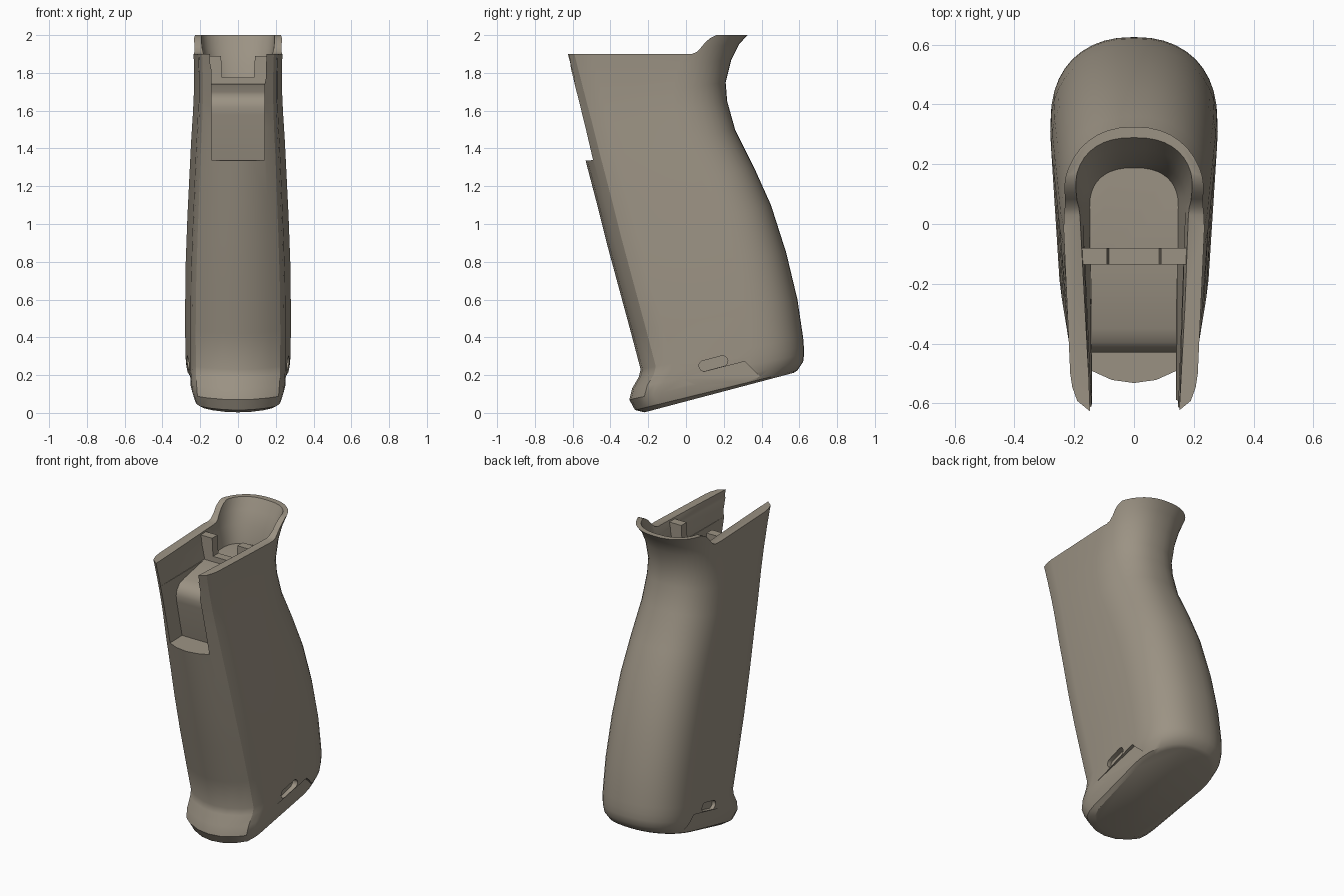
import bpy, bmesh, math
from mathutils import Vector

cube = bpy.data.objects.get("Cube")
if cube:
    bpy.data.objects.remove(cube, do_unlink=True)

mat = bpy.data.materials.new("warm_grey_polymer")
mat.use_nodes = True
COLOR = (0.33, 0.29, 0.23, 1)
mat.diffuse_color = COLOR
bsdf = mat.node_tree.nodes["Principled BSDF"]
bsdf.inputs["Base Color"].default_value = COLOR
bsdf.inputs["Roughness"].default_value = 0.6


def loft(name, rings):
    """Skin a stack of equal closed rings and cap both ends."""
    bm = bmesh.new()
    loops = [[bm.verts.new(p) for p in ring] for ring in rings]
    n = len(loops[0])
    for a, b in zip(loops, loops[1:]):
        for i in range(n):
            j = (i + 1) % n
            bm.faces.new((a[i], a[j], b[j], b[i]))
    bm.faces.new(loops[0])
    bm.faces.new(loops[-1])
    bmesh.ops.recalc_face_normals(bm, faces=bm.faces)
    mesh = bpy.data.meshes.new(name)
    bm.to_mesh(mesh)
    bm.free()
    mesh.materials.append(mat)
    obj = bpy.data.objects.new(name, mesh)
    bpy.context.collection.objects.link(obj)
    return obj


def prism(name, yz, x0, x1):
    """Extrude a side profile across x."""
    return loft(name, [[(x, y, z) for y, z in yz] for x in (x0, x1)])


def mirrored(half):
    """Close a half outline; first and last points lie on x = 0."""
    return half + [(-x, y, z) for x, y, z in reversed(half[1:-1])]


def arc(w, depth, y_end, power, steps=10):
    """Rounded back of an outline, from the side to the centre line."""
    pts = []
    for i in range(steps + 1):
        a = math.pi / 2 * i / steps
        x = w * max(math.cos(a), 0) ** (2 / power) if i < steps else 0
        pts.append((x, y_end - depth + depth * math.sin(a) ** (2 / power)))
    return pts


def grip_ring(yf, zf, yb, zb, w):
    front = [(0, 0), (.3, .01), (.6, .042), (.8, .08), (.87, .125), (.9, .17)]
    half = [(x * w, yf + d) for x, d in front] + arc(w, .28, yb, 2.3)
    slope = (zb - zf) / (yb - yf)
    return mirrored([(x, y, zf + slope * (y - yf)) for x, y in half])


def cut(target, cutter):
    mod = target.modifiers.new("cut", "BOOLEAN")
    mod.object = cutter
    mod.operation = "DIFFERENCE"
    mod.solver = "EXACT"
    bpy.context.view_layer.objects.active = target
    bpy.ops.object.modifier_apply(modifier=mod.name)
    bpy.data.objects.remove(cutter, do_unlink=True)


# Grip body: front y, front z, back y, back z, half width
grip = loft("grip_body", [grip_ring(*s) for s in (
    (-.22, .003, .57, .212, .225),
    (-.27, .015, .59, .225, .25),
    (-.30, .07, .62, .27, .268),
    (-.285, .13, .625, .31, .274),
    (-.25, .19, .624, .35, .278),
    (-.24, .23, .62, .40, .279),
    (-.29, .42, .59, .60, .28),
    (-.355, .66, .53, .85, .277),
    (-.42, .90, .45, 1.10, .268),
    (-.475, 1.12, .36, 1.30, .258),
    (-.53, 1.33, .26, 1.50, .248),
    (-.572, 1.50, .218, 1.65, .238),
    (-.605, 1.63, .21, 1.75, .233),
    (-.645, 1.79, .24, 1.87, .233),
    (-.67, 1.89, .28, 1.95, .237),
    (-.70, 2.0, .325, 2.0, .243))])

# Top edge: low side walls sweeping up into the raised back
cut(grip, prism("top_trim", [
    (-1, 1.9), (.03, 1.9), (.055, 1.91), (.08, 1.935), (.105, 1.965),
    (.13, 1.985), (.165, 2.002), (.165, 2.2), (-1, 2.2)], -.5, .5))


# Upper cavity, widening towards the top
def cavity_ring(z, w_front, w, depth, y_end):
    half = [(0, -.85), (w_front, -.85)] + arc(w, depth, y_end, 2.4)
    return mirrored([(x, y, z) for x, y in half])


cut(grip, loft("cavity", [cavity_ring(*s) for s in (
    (1.74, .138, .148, .13, .188),
    (1.85, .139, .172, .15, .21),
    (1.93, .139, .19, .17, .25),
    (2.02, .14, .2, .19, .30))]))

# Open front slot with a shelf, a leaning wall and a ramp
cut(grip, prism("front_slot", [
    (-.9, 1.33), (-.37, 1.34), (-.425, 1.58), (-.43, 1.62), (-.422, 1.655),
    (-.395, 1.685), (-.35, 1.70), (-.135, 1.745), (-.135, 2.2),
    (-.9, 2.2)], -.14, .14))

# Side slots and base relief on both sides
tilt = math.radians(15)
slot = []
for i in range(16):
    a = math.tau * (i + .5) / 16
    u = math.copysign(.05, math.cos(a)) + .028 * math.cos(a)
    v = .028 * math.sin(a)
    slot.append((.145 + u * math.cos(tilt) - v * math.sin(tilt),
                 .262 + u * math.sin(tilt) + v * math.cos(tilt)))
relief = [(-.07, .0), (-.03, .185), (.31, .272), (.40, .185), (.40, .0)]
for side in (-1, 1):
    cut(grip, prism("slot_cutter", slot, side * .235, side * .4))
    cut(grip, prism("relief_cutter", relief, side * .252, side * .4))

# Cross bar with a central notch
bar = prism("cross_bar", [(-.135, 1.70), (-.08, 1.70), (-.08, 1.775),
                          (-.135, 1.775)], -.15, .15)
for side, name in ((1, "left_bar_post"), (-1, "right_bar_post")):
    loft(name, [[(side * x, y, z) for x, y in
                 ((inner, -.135), (outer, -.135), (outer, -.08), (inner, -.08))]
                for z, inner, outer in ((1.70, .08, .16), (1.89, .09, .185))])

# Smooth shading on the body, crisp cut edges
bpy.ops.object.select_all(action="DESELECT")
grip.select_set(True)
bpy.context.view_layer.objects.active = grip
bpy.ops.object.shade_smooth_by_angle(angle=math.radians(30))
